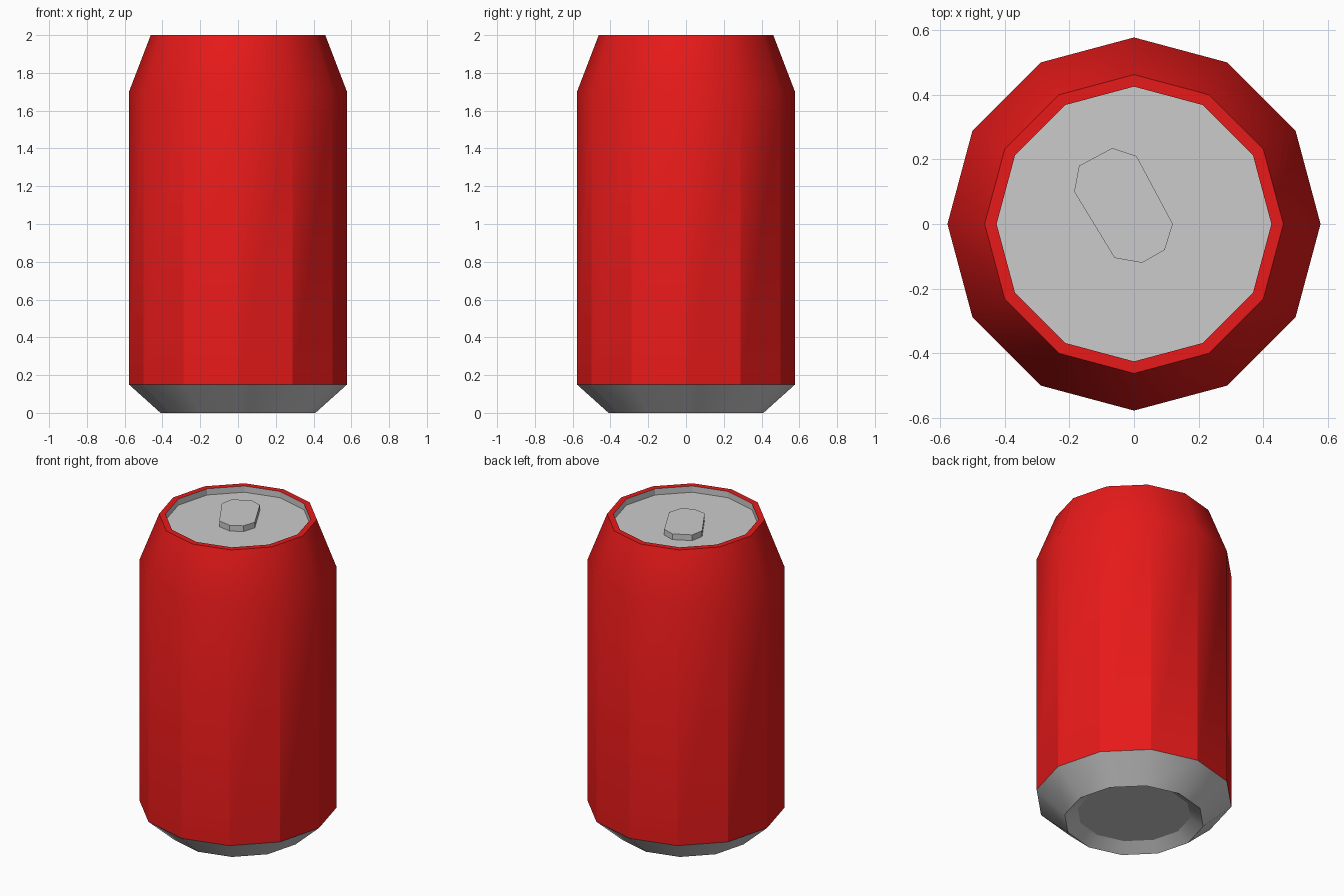
import bpy, bmesh
from math import cos, sin, tau, radians

if "Cube" in bpy.data.objects:
    bpy.data.objects.remove(bpy.data.objects["Cube"])

SIDES = 12


def finish(name, bm, material=None):
    mesh = bpy.data.meshes.new(name)
    bm.to_mesh(mesh)
    bm.free()
    obj = bpy.data.objects.new(name, mesh)
    bpy.context.collection.objects.link(obj)
    if material:
        mesh.materials.append(material)
    bpy.ops.object.select_all(action='DESELECT')
    obj.select_set(True)
    bpy.context.view_layer.objects.active = obj
    bpy.ops.object.shade_smooth_by_angle(angle=radians(29))
    return obj


def lathe(name, profile, cap_start=False, cap_end=False, material=None):
    """Revolve (radius, z) points, listed from the bottom, up the outside and in."""
    bm = bmesh.new()
    rings = [[bm.verts.new((r * cos(tau * i / SIDES), r * sin(tau * i / SIDES), z))
              for i in range(SIDES)] for r, z in profile]
    for a, b in zip(rings, rings[1:]):
        for i in range(SIDES):
            j = (i + 1) % SIDES
            bm.faces.new((a[i], a[j], b[j], b[i]))
    if cap_start:
        bm.faces.new(rings[0][::-1])
    if cap_end:
        bm.faces.new(rings[-1])
    return finish(name, bm, material)


red = bpy.data.materials.new("red_paint")
red.diffuse_color = (0.8, 0.01, 0.01, 1)
red.use_nodes = True
red.node_tree.nodes["Principled BSDF"].inputs["Base Color"].default_value = red.diffuse_color

# Recessed metal base with its chamfer
lathe("base", [(0.333, 0.05), (0.41, 0), (0.577, 0.15)], cap_start=True)

# Painted wall, tapered neck and flat rim
lathe("body", [(0.577, 0.15), (0.577, 1.7), (0.462, 2), (0.425, 2)], material=red)

# Sunken lid
lathe("lid", [(0.425, 2), (0.425, 1.96)], cap_end=True)

# Pull tab lying on the lid
outline = [(-0.067, 0.235), (-0.17, 0.18), (-0.185, 0.1), (-0.06, -0.105),
           (0.025, -0.12), (0.095, -0.08), (0.12, 0), (0.008, 0.21)]
bm = bmesh.new()
face = bm.faces.new([bm.verts.new((x, y, 1.96)) for x, y in outline])
top = bmesh.ops.extrude_face_region(bm, geom=[face], use_keep_orig=True)["geom"]
bmesh.ops.translate(bm, vec=(0, 0, 0.037),
                    verts=[v for v in top if isinstance(v, bmesh.types.BMVert)])
bmesh.ops.recalc_face_normals(bm, faces=bm.faces)
finish("pull_tab", bm)
